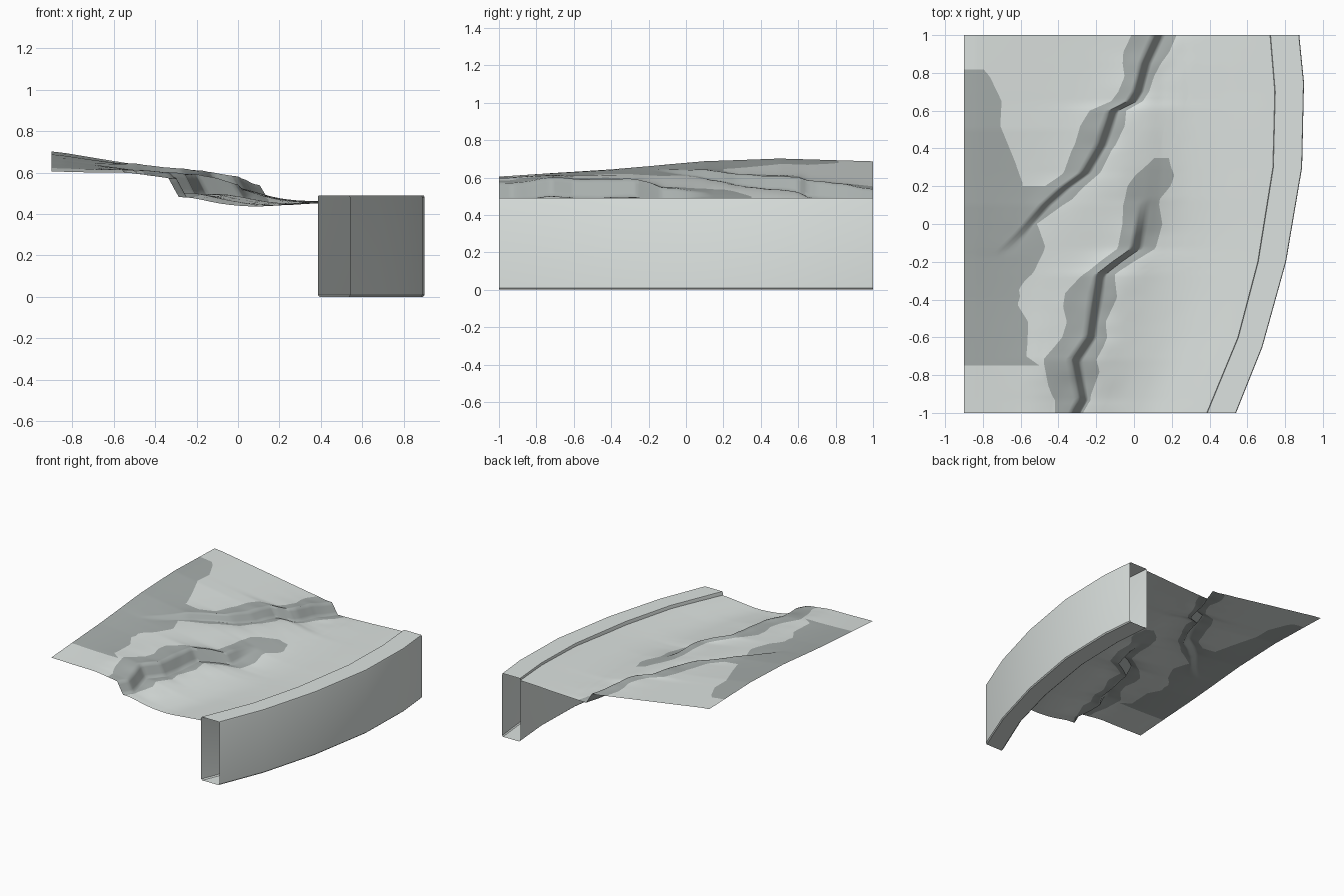
import bpy, bmesh, math
from mathutils import Vector, noise

if "Cube" in bpy.data.objects:
    bpy.data.objects.remove(bpy.data.objects["Cube"])


def lerp_table(table, v):
    """Piecewise linear lookup in a list of (key, value) pairs."""
    if v <= table[0][0]:
        return table[0][1]
    for (a, p), (b, q) in zip(table, table[1:]):
        if v <= b:
            return p + (q - p) * (v - a) / (b - a)
    return table[-1][1]


def smooth(t):
    t = max(0.0, min(1.0, t))
    return t * t * (3 - 2 * t)


# plan curves, as (y, x)
INNER = [(-1, .385), (-.6, .55), (-.2, .655), (.3, .735), (.7, .745), (1, .72)]
OUTER = [(-1, .54), (-.65, .68), (-.2, .805), (.3, .89), (.75, .90), (1, .875)]
CLIFF_1 = [(-1, -.75), (-.15, -.7), (-.05, -.6), (.1, -.47), (.19, -.37), (.27, -.26), (.42, -.17),
           (.6, -.11), (.65, -.01), (.7, .02), (.85, .06), (1, .13)]
CLIFF_2 = [(-1, -.31), (-.93, -.27), (-.72, -.31), (-.6, -.23), (-.4, -.2),
           (-.27, -.18), (-.2, -.09), (-.13, .01), (.1, .05), (.35, .15), (1, .36)]
# cliff half heights along y, and the general lie of the land
DROP_1 = [(-.17, 0), (.1, .018), (.4, .03), (.7, .04), (1, .035)]
DROP_2 = [(-1, .035), (-.6, .045), (-.25, .042), (-.05, .025), (.13, 0)]
CREST = [(-1, .605), (-.4, .645), (.1, .69), (.5, .705), (1, .69)]
FALL_FRONT = [(0, 1), (.31, .92), (.44, .6), (.5, .45), (.62, .14), (.76, 0), (1, .17)]
FALL_BACK = [(0, 1), (.31, .66), (.43, .52), (.556, .34), (.617, .2), (.68, .07), (.8, .03), (1, .08)]
# border of the rocky patch on the left, as (y, x)
PATCH = [(-.75, -.47), (-.7, -.55), (-.3, -.58), (-.12, -.52), (.05, -.58), (.3, -.67), (.65, -.7), (.82, -.8)]
W = 0.025


def step(s, drop):
    """Sharp drop at a cliff that fades back to the slope."""
    a = abs(s)
    return -math.copysign(1, s) * drop * smooth(a / W) * math.exp(-max(0, a - W) / .13)


def height(x, y):
    u = (x + .9) / (lerp_table(INNER, y) + .9)
    k = smooth((y + 1) / 1.1)
    # averaged lookup rounds the slope profile
    f = 0
    for d in (-.04, 0, .04):
        f += ((1 - k) * lerp_table(FALL_FRONT, u + d) + k * lerp_table(FALL_BACK, u + d)) / 3
    low = .434 + .012 * (y + 1)
    z = low + (lerp_table(CREST, y) - low) * f
    for path, drop in ((CLIFF_1, DROP_1), (CLIFF_2, DROP_2)):
        d = lerp_table(drop, y)
        s = x - lerp_table(path, y)
        z += step(s, d)
        z += .3 * d * noise.noise(Vector((x * 9, y * 9, 2))) * math.exp(-abs(s) / .1)
    return z


def jag(y, seed):
    """Zigzag offset for patch borders, straight between knots."""
    t = math.floor(y / .13)
    a, b = (noise.noise(Vector((i * .73 + .3, seed, .5))) for i in (t, t + 1))
    return max(-.05, min(.05, .11 * (a + (b - a) * (y / .13 - t))))


def finish(name, bm, angle):
    me = bpy.data.meshes.new(name)
    bm.to_mesh(me)
    bm.free()
    ob = bpy.data.objects.new(name, me)
    bpy.context.collection.objects.link(ob)
    bpy.ops.object.select_all(action='DESELECT')
    ob.select_set(True)
    bpy.context.view_layer.objects.active = ob
    bpy.ops.object.shade_smooth_by_angle(angle=math.radians(angle))
    return ob


def skin(bm, rows, closed=False):
    """Quads between successive rows of points; returns (face, row, column)."""
    made = []
    rows = [[bm.verts.new(p) for p in r] for r in rows]
    for k, (r, q) in enumerate(zip(rows, rows[1:])):
        n = len(r)
        for i in range(n if closed else n - 1):
            j = (i + 1) % n
            made.append((bm.faces.new((r[i], r[j], q[j], q[i])), k, i))
    return made


def paint(name, rgb):
    mat = bpy.data.materials.new(name)
    mat.diffuse_color = (*rgb, 1)
    mat.use_nodes = True
    mat.node_tree.nodes["Principled BSDF"].inputs["Base Color"].default_value = mat.diffuse_color
    return mat


stone = paint("pale_stone", (.72, .765, .745))
rock = paint("bare_rock", (.39, .425, .415))

# terrain sheet: columns follow the patch borders and both cliff lines
COUNTS = (8, 8, 5, 4, 5, 8, 5, 4, 5, 14)
ZONES = [z for z, n in enumerate(COUNTS) for _ in range(n)]
rows = []
for k in range(121):
    y = -1 + 2 * k / 120
    c1, c2 = lerp_table(CLIFF_1, y), lerp_table(CLIFF_2, y)
    edge = lerp_table(PATCH, y) + jag(y, 1.3)
    taper = lerp_table([(.2, 1), (.36, .4)], y)
    l1 = max(-.8, c1 - .12 + jag(y, 2.4))
    r1 = max(c1 + .08 + jag(y, 3.7), edge if y < 0 else -1)
    l2 = c2 - (.12 + jag(y, 4.6)) * taper
    r2 = c2 + (.09 + jag(y, 5.2)) * taper
    mid = (c1 + c2) / 2
    if y > -.1:
        r1, l2 = min(r1, mid - .02), max(l2, mid + .02)
    stops = [-.9, min(edge, l1 - .01), l1, c1 - W, c1 + W, r1, l2, c2 - W, c2 + W, r2,
             lerp_table(INNER, y)]
    xs = [stops[0]]
    for a, b, n in zip(stops, stops[1:], COUNTS):
        xs += [a + (b - a) * i / n for i in range(1, n + 1)]
    rows.append([(x, y, height(x, y)) for x in xs])
bm = bmesh.new()
for f, k, i in skin(bm, rows):
    zone, y = ZONES[i], -1 + (2 * k + 1) / 120
    dark = (-.75 < y < .82 if zone == 0 else -.75 < y < .2 if zone == 1 else
            y > -.75 if zone < 5 else 6 <= zone <= 8 and y < .35)
    f.material_index = int(dark)
ground = finish("terrain", bm, 75)
ground.data.materials.append(stone)
ground.data.materials.append(rock)

# curved retaining wall: hollow box profile with open ends, (across, z)
PROFILE = [(0, .008), (.06, 0), (.95, 0), (1, .008), (1, .48), (.98, .49), (.02, .49), (0, .48)]
rows = []
for (yi, xi), (yo, xo) in zip(INNER, OUTER):
    rows.append([(xi + (xo - xi) * t, yi + (yo - yi) * t, z) for t, z in PROFILE])
bm = bmesh.new()
skin(bm, rows, closed=True)
bmesh.ops.recalc_face_normals(bm, faces=bm.faces)
# an open tube: make sure the outer side faces away from the terrain
if max(bm.faces, key=lambda f: f.calc_center_median().x).normal.x < 0:
    bmesh.ops.reverse_faces(bm, faces=bm.faces)
finish("retaining_wall", bm, 35).data.materials.append(stone)
